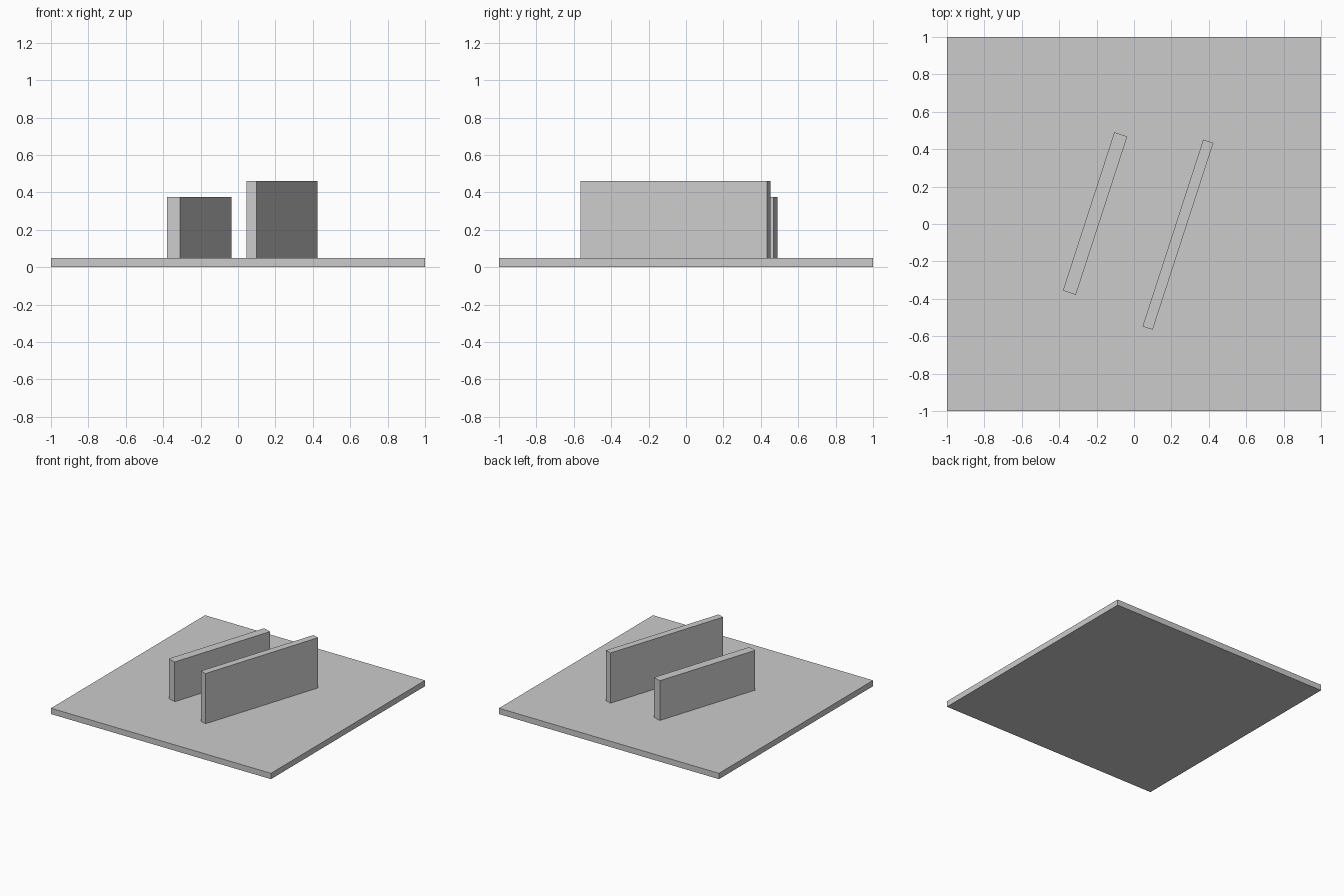
import bpy
from math import radians

cube = bpy.data.objects.get("Cube")
if cube:
    bpy.data.objects.remove(cube, do_unlink=True)

# Single plain grey
grey = bpy.data.materials.new("plain_grey")
grey.use_nodes = True
colour = (0.6, 0.6, 0.6, 1)
grey.diffuse_color = colour
grey.node_tree.nodes["Principled BSDF"].inputs["Base Color"].default_value = colour


def slab(name, x, y, bottom, top, width, length, turn=0):
    """Box standing between two heights, turned about z."""
    bpy.ops.mesh.primitive_cube_add(size=1, location=(x, y, (bottom + top) / 2))
    ob = bpy.context.object
    ob.name = name
    ob.scale = (width, length, top - bottom)
    ob.rotation_euler.z = radians(turn)
    ob.data.materials.append(grey)
    return ob


BASE_TOP = 0.048
TURN = -18

# Square base plate
slab("base_plate", 0, 0, 0, BASE_TOP, 2, 2)

# Two parallel upright walls
slab("short_wall", -0.208, 0.056, BASE_TOP, 0.375, 0.073, 0.89, TURN)
slab("tall_wall", 0.235, -0.057, BASE_TOP, 0.461, 0.057, 1.05, TURN)
